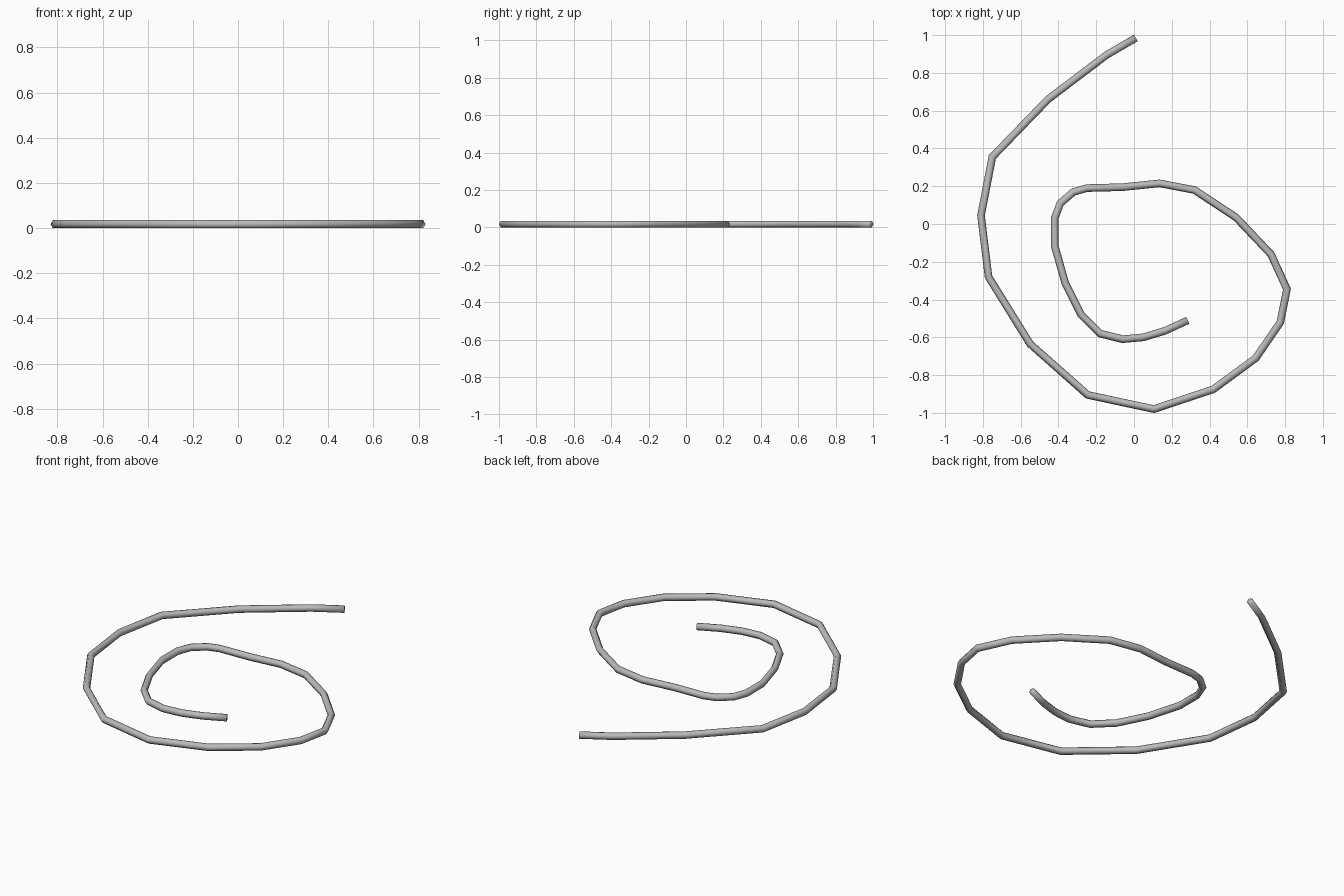
import bpy
import bmesh
import math
from mathutils import Vector

cube = bpy.data.objects.get("Cube")
if cube:
    bpy.data.objects.remove(cube, do_unlink=True)

RADIUS = 0.02
SIDES = 6
HALF_HEIGHT = RADIUS * math.cos(math.pi / SIDES)

# Centre line of the spiral, from the outer end to the inner end
PATH = [
    (0.01, 0.985), (-0.145, 0.895), (-0.455, 0.66), (-0.75, 0.355),
    (-0.81, 0.045), (-0.77, -0.28), (-0.55, -0.635), (-0.245, -0.905),
    (0.105, -0.98), (0.42, -0.875), (0.645, -0.71), (0.775, -0.52),
    (0.81, -0.345), (0.725, -0.16), (0.54, 0.035), (0.32, 0.18),
    (0.135, 0.215), (-0.06, 0.195), (-0.25, 0.19), (-0.32, 0.17),
    (-0.39, 0.11), (-0.42, 0.03), (-0.42, -0.115), (-0.365, -0.31),
    (-0.28, -0.48), (-0.18, -0.58), (-0.06, -0.61), (0.05, -0.6),
    (0.165, -0.565), (0.285, -0.51),
]


def make_material(name, color):
    mat = bpy.data.materials.new(name)
    mat.use_nodes = True
    mat.diffuse_color = color
    mat.node_tree.nodes["Principled BSDF"].inputs["Base Color"].default_value = color
    return mat


def side_direction(points, i):
    """Horizontal mitre direction at a path point, lengthened at bends."""
    before = (points[i] - points[max(i - 1, 0)]).normalized()
    after = (points[min(i + 1, len(points) - 1)] - points[i]).normalized()
    tangent = (before + after).normalized()
    reference = after if after.length > 0 else before
    return Vector((tangent.y, -tangent.x, 0)) / tangent.dot(reference)


def sweep_tube(name, path, material):
    """Sweep a flat-topped polygon section along a level path."""
    points = [Vector((x, y, HALF_HEIGHT)) for x, y in path]
    up = Vector((0, 0, 1))
    bm = bmesh.new()
    rings = []
    for i, point in enumerate(points):
        side = side_direction(points, i)
        ring = []
        for k in range(SIDES):
            angle = math.tau * k / SIDES
            offset = side * math.cos(angle) + up * math.sin(angle)
            ring.append(bm.verts.new(point + offset * RADIUS))
        rings.append(ring)
    for a, b in zip(rings, rings[1:]):
        for k in range(SIDES):
            n = (k + 1) % SIDES
            bm.faces.new((a[k], a[n], b[n], b[k]))
    # Close both ends
    bm.faces.new(rings[0])
    bm.faces.new(rings[-1])
    bmesh.ops.recalc_face_normals(bm, faces=bm.faces)
    # Round the shading all the way around the section
    for face in bm.faces:
        face.smooth = True
    mesh = bpy.data.meshes.new(name)
    bm.to_mesh(mesh)
    bm.free()
    mesh.materials.append(material)
    obj = bpy.data.objects.new(name, mesh)
    bpy.context.collection.objects.link(obj)
    return obj


# Spiral rod
grey = make_material("rod_grey", (0.5, 0.5, 0.5, 1))
sweep_tube("spiral_rod", PATH, grey)
